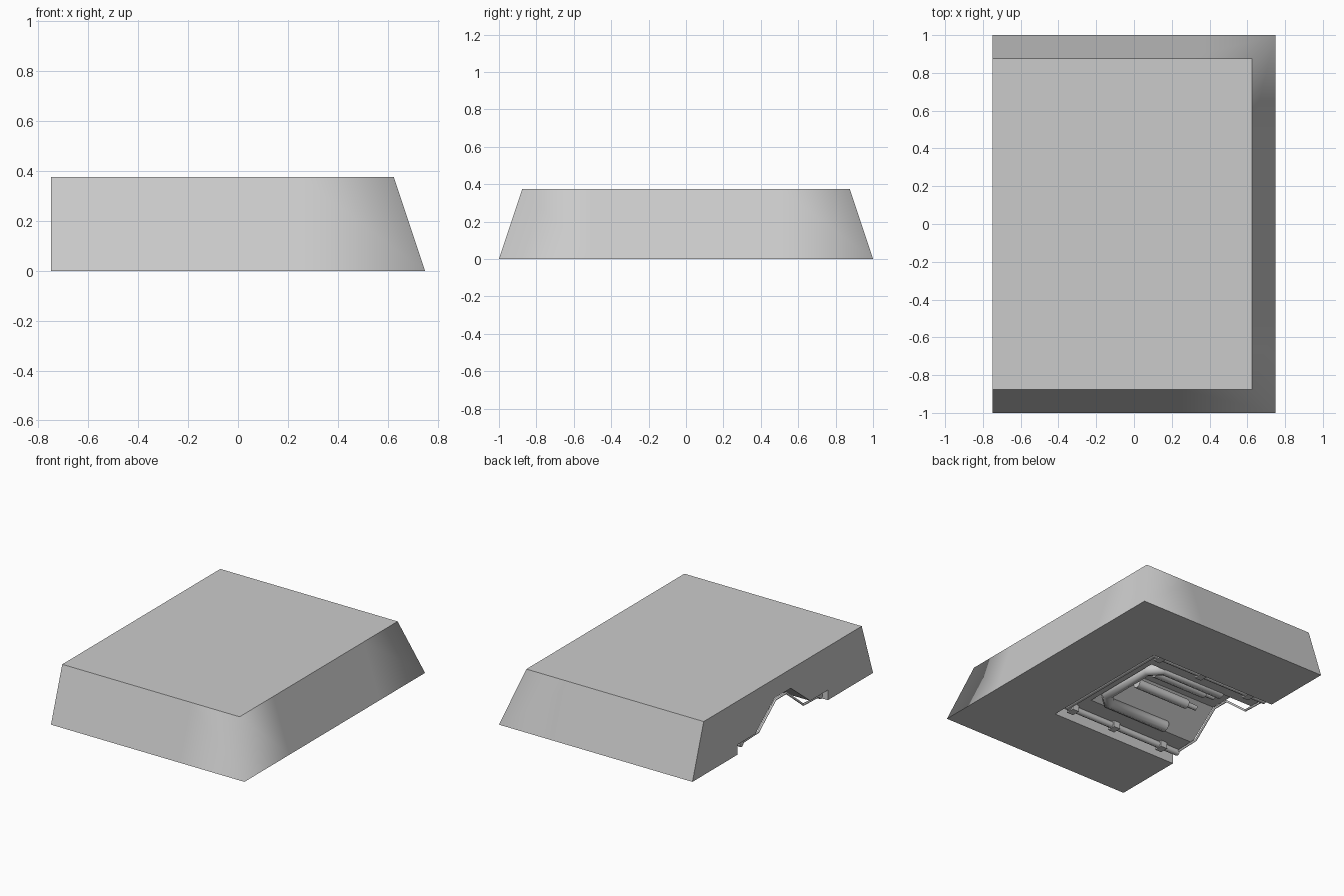
import bpy, bmesh
from mathutils import Vector

if "Cube" in bpy.data.objects:
    bpy.data.objects.remove(bpy.data.objects["Cube"])


def hull(name, points):
    """Convex solid around a few points."""
    bm = bmesh.new()
    for p in points:
        bm.verts.new(p)
    bmesh.ops.convex_hull(bm, input=bm.verts)
    bmesh.ops.dissolve_limit(bm, angle_limit=0.01, verts=bm.verts, edges=bm.edges)
    bmesh.ops.recalc_face_normals(bm, faces=bm.faces)
    mesh = bpy.data.meshes.new(name)
    bm.to_mesh(mesh)
    bm.free()
    ob = bpy.data.objects.new(name, mesh)
    bpy.context.collection.objects.link(ob)
    return ob


def frustum(x0, xb, yb, zb, xt, yt, zt):
    """Corner points of a block from (xb, yb) at zb to (xt, yt) at zt."""
    return [(x, s * y, z) for s in (-1, 1)
            for x, y, z in ((x0, yb, zb), (xb, yb, zb), (x0, yt, zt), (xt, yt, zt))]


def pipe(name, points, radius, res=2):
    curve = bpy.data.curves.new(name, 'CURVE')
    curve.dimensions = '3D'
    curve.bevel_depth = radius
    curve.bevel_resolution = res
    curve.use_fill_caps = True
    spline = curve.splines.new('POLY')
    spline.points.add(len(points) - 1)
    for pt, co in zip(spline.points, points):
        pt.co = (*co, 1)
    ob = bpy.data.objects.new(name, curve)
    bpy.context.collection.objects.link(ob)
    return ob


# Main block with three sloping sides and one upright side
body = hull("body", frustum(-0.75, 0.75, 1.0, 0.0, 0.625, 0.875, 0.375))
bm = bmesh.new()
bm.from_mesh(body.data)
for co, no in (((0.25, 0, 0), (1, 0, 0)), ((0, 0.5, 0), (0, 1, 0)), ((0, -0.5, 0), (0, 1, 0))):
    bmesh.ops.bisect_plane(bm, geom=bm.verts[:] + bm.edges[:] + bm.faces[:],
                           plane_co=co, plane_no=no)
bm.to_mesh(body.data)
bm.free()

# Recess underneath: shallow square step, then a sloped hollow
cutters = [
    hull("step_cutter", frustum(-0.9, 0.25, 0.5, -0.1, 0.25, 0.5, 0.07)),
    hull("hollow_cutter", frustum(-0.9, 0.13, 0.33, 0.05, -0.08, 0.09, 0.24)),
]
for cutter in cutters:
    cutter.hide_render = True
    cutter.hide_viewport = False
    mod = body.modifiers.new(cutter.name, 'BOOLEAN')
    mod.object = cutter
    mod.solver = 'EXACT'
bpy.context.view_layer.update()
graph = bpy.context.evaluated_depsgraph_get()
result = bpy.data.meshes.new_from_object(body.evaluated_get(graph))
body.modifiers.clear()
body.data = result
for cutter in cutters:
    bpy.data.objects.remove(cutter)

# Smooth only round the sloping outer corners, keep all else crisp
bm = bmesh.new()
bm.from_mesh(body.data)
bm.normal_update()


def is_outer_slope(f):
    c = f.calc_center_median()
    return 0.2 < f.normal.z < 0.5 and c.dot(f.normal) > 0.5


for f in bm.faces:
    f.smooth = True
for e in bm.edges:
    e.smooth = (len(e.link_faces) == 2 and
                (all(is_outer_slope(f) for f in e.link_faces) or e.calc_face_angle(0) < 0.02))
bm.to_mesh(body.data)
bm.free()

# Large bent pipe round the lip of the hollow
pipe("lip_pipe", [(-0.5, 0.28, 0.09), (-0.02, 0.28, 0.09), (0.06, 0.2, 0.09),
                  (0.06, -0.2, 0.09), (-0.02, -0.28, 0.09), (-0.5, -0.28, 0.09)], 0.04)

# Capped tubes along the inside of the hollow
for y in (-0.09, 0.09):
    pipe("inner_tube", [(-0.1, y, 0.18), (-0.52, y, 0.18)], 0.033)
    pipe("inner_tube_tip", [(-0.52, y, 0.18), (-0.6, y, 0.18)], 0.018)

# Thin pipes on the step, and clamps holding them
for s in (-1, 1):
    pipe("step_pipe", [(0.2, s * 0.44, 0.05), (-0.74, s * 0.44, 0.05)], 0.022)
    for x in (-0.6, -0.2, 0.15):
        hull("clamp", [(x + a, s * b, c) for a in (-0.025, 0.025)
                       for b in (0.41, 0.47) for c in (0.025, 0.075)])
pipe("cross_pipe", [(0.2, -0.44, 0.05), (0.2, 0.44, 0.05)], 0.022)

# Slim rail following the open side
pipe("edge_rail", [(-0.735, s * y, z) for s, y, z in
                   ((-1, 0.42, 0.055), (-1, 0.25, 0.06), (-1, 0.06, 0.215),
                    (1, 0.06, 0.215), (1, 0.25, 0.06), (1, 0.42, 0.055))], 0.008, 1)
